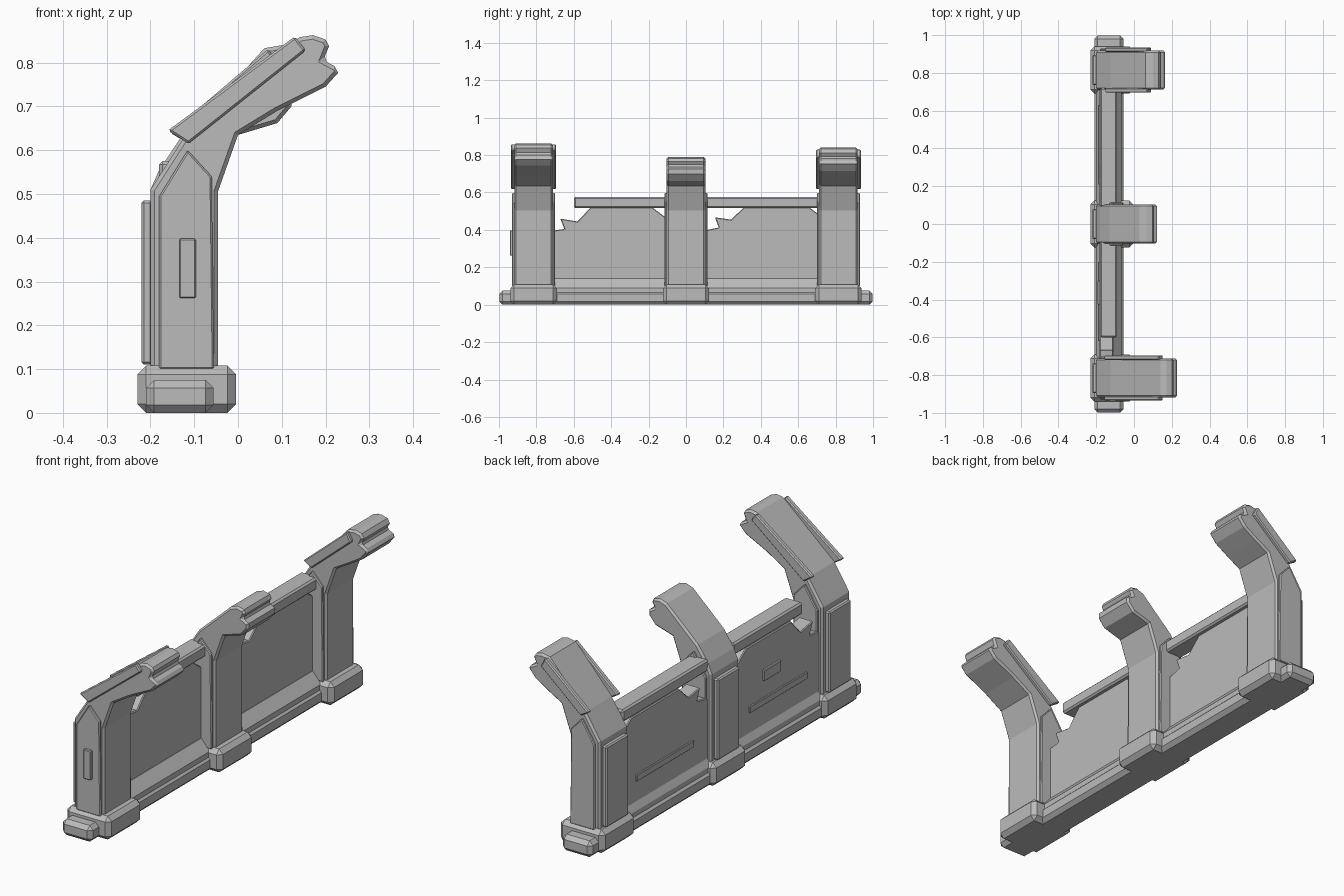
import bpy, bmesh, math
from mathutils import Vector

grey = bpy.data.materials.new("stone_grey")
grey.diffuse_color = (0.5, 0.5, 0.5, 1)


def finish(name, bm, bevel):
    bmesh.ops.recalc_face_normals(bm, faces=bm.faces)
    mesh = bpy.data.meshes.new(name)
    bm.to_mesh(mesh)
    bm.free()
    mesh.materials.append(grey)
    ob = bpy.data.objects.new(name, mesh)
    bpy.context.collection.objects.link(ob)
    if bevel:
        mod = ob.modifiers.new("chamfer", 'BEVEL')
        mod.width = bevel
        mod.segments = 1
        mod.limit_method = 'ANGLE'
        mod.angle_limit = math.radians(60)
    return ob


def extrude(name, points, axis, lo, hi, bevel=0.0):
    """Prism from an outline: (x, z) pushed along y, or (y, z) pushed along x."""
    bm = bmesh.new()
    at = (lambda a, b, d: (a, d, b)) if axis == 'y' else (lambda a, b, d: (d, a, b))
    face = bm.faces.new([bm.verts.new(at(a, b, lo)) for a, b in points])
    res = bmesh.ops.extrude_face_region(bm, geom=[face])
    verts = [v for v in res["geom"] if isinstance(v, bmesh.types.BMVert)]
    bmesh.ops.translate(bm, verts=verts, vec=Vector(at(0, 0, hi - lo)))
    return finish(name, bm, bevel)


def box(name, x, y, z, bevel=0.0):
    return extrude(name, [(x[0], z[0]), (x[1], z[0]), (x[1], z[1]), (x[0], z[1])],
                   'y', y[0], y[1], bevel)


# Broken arm outlines, from the back shoulder over the top to the inner bend
arms = {
    "front": [(-0.124, 0.628), (0.14, 0.858), (0.171, 0.863), (0.2, 0.853), (0.208, 0.838),
              (0.195, 0.806), (0.228, 0.788), (0.228, 0.776), (0.2, 0.745), (0.09, 0.69)],
    "middle": [(-0.18, 0.555), (-0.13, 0.63), (0.03, 0.778), (0.065, 0.79), (0.098, 0.783),
               (0.106, 0.765), (0.093, 0.742), (0.122, 0.725), (0.122, 0.7), (0.09, 0.662)],
    "back": [(-0.124, 0.628), (0.06, 0.833), (0.1, 0.84), (0.13, 0.832), (0.142, 0.812),
             (0.128, 0.785), (0.165, 0.766), (0.165, 0.752), (0.135, 0.715), (0.07, 0.675)],
}
arm_plates = {
    "front": [(-0.16, 0.645), (-0.113, 0.615), (0.155, 0.828), (0.13, 0.86)],
    "back": [(-0.155, 0.64), (-0.113, 0.615), (0.092, 0.79), (0.07, 0.832)],
}
leg_plate = [(-0.18, 0.1), (-0.055, 0.1), (-0.06, 0.54), (-0.115, 0.6), (-0.18, 0.495)]

for key, yc in (("front", -0.815), ("middle", 0.0), ("back", 0.815)):
    # Curved post with its broken tip
    outline = [(-0.046, 0.08), (-0.2, 0.08), (-0.2, 0.51)] + arms[key] + [(0, 0.635), (-0.046, 0.505)]
    extrude(key + "_post", outline, 'y', yc - 0.103, yc + 0.103, 0.009)
    # Stepped foot
    box(key + "_foot", (-0.23, -0.004), (yc - 0.124, yc + 0.124), (0, 0.108), 0.02)
    # Raised plate on the outer back of the leg
    box(key + "_back_plate", (-0.221, -0.195), (yc - 0.08, yc + 0.08), (0.11, 0.485), 0.006)
    for s, side in ((-1, "near"), (1, "far")):
        a, b = sorted((yc + s * 0.095, yc + s * 0.114))
        extrude(f"{key}_leg_plate_{side}", leg_plate, 'y', a, b, 0.004)
        if key in arm_plates:
            a, b = sorted((yc + s * 0.095, yc + s * 0.12))
            extrude(f"{key}_arm_plate_{side}", arm_plates[key], 'y', a, b, 0.005)

# Small raised block on the front leg
box("front_leg_block", (-0.134, -0.096), (-0.942, -0.92), (0.262, 0.398), 0.003)

# Long base beam and the sill on it
box("base_beam", (-0.21, -0.056), (-0.998, 0.998), (0, 0.075), 0.018)
sill = [(-0.2, 0.05), (-0.065, 0.05), (-0.065, 0.09), (-0.108, 0.14), (-0.17, 0.14), (-0.2, 0.09)]

# Broken wall panels (y, z)
panels = {
    "front": [(-0.72, 0.07), (-0.09, 0.07), (-0.09, 0.45), (-0.12, 0.475), (-0.18, 0.52),
              (-0.51, 0.52), (-0.58, 0.445), (-0.672, 0.46), (-0.65, 0.405), (-0.72, 0.395)],
    "back": [(0.09, 0.07), (0.72, 0.07), (0.72, 0.475), (0.66, 0.52), (0.31, 0.52), (0.24, 0.455),
             (0.155, 0.467), (0.175, 0.413), (0.09, 0.395)],
}
for key, span, rail, bar in (("front", (-0.71, -0.1), (-0.6, -0.09), (-0.62, -0.2)),
                             ("back", (0.1, 0.71), (0.09, 0.72), (0.21, 0.63))):
    extrude(key + "_sill", sill, 'y', span[0], span[1])
    extrude(key + "_panel", panels[key], 'x', -0.182, -0.11, 0.004)
    box(key + "_top_rail", (-0.18, -0.09), rail, (0.518, 0.575), 0.008)
    # Raised bar on the back of the panel
    box(key + "_panel_bar", (-0.19, -0.175), bar, (0.215, 0.245), 0.002)
box("front_panel_badge_plate", (-0.192, -0.175), (-0.425, -0.3), (0.325, 0.375), 0.002)
